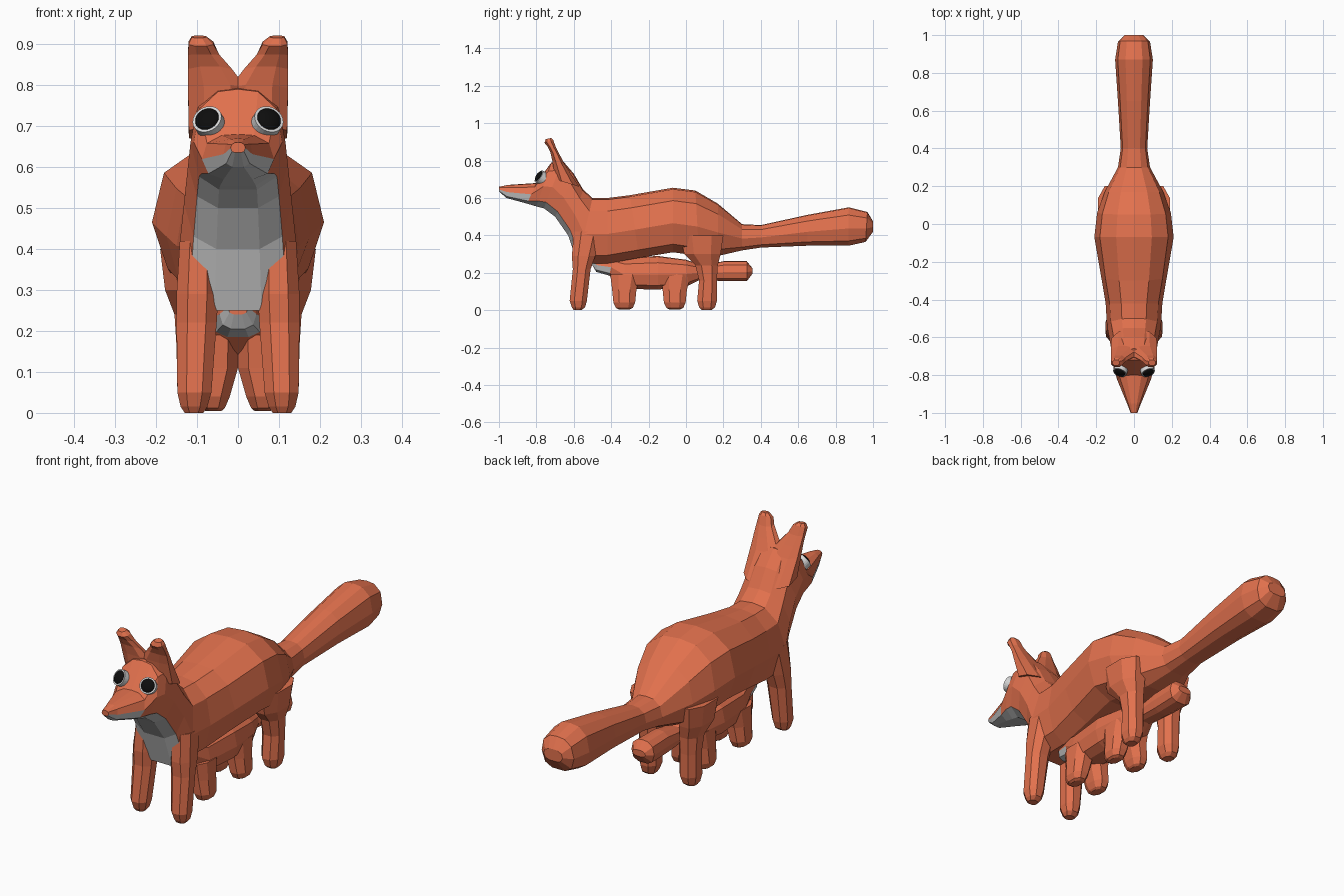
import bpy, bmesh, math
from mathutils import Vector

if "Cube" in bpy.data.objects:
    bpy.data.objects.remove(bpy.data.objects["Cube"])


def material(name, rgb):
    m = bpy.data.materials.new(name)
    m.diffuse_color = (*rgb, 1)
    m.use_nodes = True
    m.node_tree.nodes["Principled BSDF"].inputs["Base Color"].default_value = m.diffuse_color
    return m


ORANGE = material("orange_fur", (0.76, 0.165, 0.075))
GREY = material("pale_fur", (0.58, 0.58, 0.58))
WHITE = material("eye_white", (0.68, 0.68, 0.68))
BLACK = material("pupil_black", (0.004, 0.004, 0.004))


def loft(name, rings, is_grey=lambda span, side: False):
    """Skin a list of closed rings; is_grey picks the pale faces."""
    bm = bmesh.new()
    vs = [[bm.verts.new(p) for p in r] for r in rings]
    n = len(rings[0])
    for i in range(len(vs) - 1):
        for j in range(n):
            k = (j + 1) % n
            f = bm.faces.new((vs[i][j], vs[i][k], vs[i + 1][k], vs[i + 1][j]))
            f.material_index = int(is_grey(i, j))
    bm.faces.new(vs[0])
    bm.faces.new(vs[-1])
    bmesh.ops.recalc_face_normals(bm, faces=bm.faces)
    me = bpy.data.meshes.new(name)
    bm.to_mesh(me)
    bm.free()
    me.materials.append(ORANGE)
    me.materials.append(GREY)
    ob = bpy.data.objects.new(name, me)
    bpy.context.collection.objects.link(ob)
    return ob


HALF = [(0, 1), (0.45, 0.95), (0.86, 0.6), (1, -0.1), (0.82, -0.75), (0.4, -1)]
SECTION = HALF + [(-x, z) for x, z in HALF[:0:-1]]


def body_ring(ty, tz, by, bz, w):
    """Body section between a top point and a bottom point."""
    top, bot = Vector((0, ty, tz)), Vector((0, by, bz))
    mid, up = (top + bot) / 2, (top - bot) / 2
    return [mid + up * v + Vector((u * w, 0, 0)) for u, v in SECTION]


def limb_ring(yf, zf, yb, zb, x0, x1, s, c=0.27):
    """Chamfered box section for legs and ears, mirrored by s."""
    uv = [(c, 0), (1 - c, 0), (1, c), (1, 1 - c), (1 - c, 1), (c, 1), (0, 1 - c), (0, c)]
    return [(s * (x0 + (x1 - x0) * u), yf + (yb - yf) * v, zf + (zb - zf) * v)
            for u, v in uv]


def leg(name, rows, s):
    loft(name, [limb_ring(yf, z, yb, z, x0, x1, s) for z, yf, yb, x0, x1 in rows])


# Tail, torso, neck and snout in one skin
fox = [
    (1.00, .475, 1.00, .42, .05), (.97, .525, .96, .365, .085),
    (.87, .55, .87, .345, .10), (.65, .51, .65, .345, .085),
    (.40, .455, .40, .335, .07), (.30, .46, .30, .32, .085),
    (.17, .57, .17, .29, .155), (.05, .64, .07, .29, .195),
    (-.07, .655, -.07, .31, .21), (-.30, .615, -.25, .28, .175),
    (-.42, .60, -.42, .25, .15), (-.50, .60, -.58, .25, .143),
    (-.55, .645, -.63, .40, .132), (-.60, .73, -.70, .50, .122),
    (-.66, .80, -.76, .545, .116), (-.72, .79, -.80, .555, .108),
    (-.80, .68, -.85, .57, .088), (-.95, .67, -.96, .60, .035),
    (-1.0, .66, -1.0, .635, .018)]
loft("fox_body", [body_ring(*r) for r in fox],
     lambda i, j: i >= 11 and (4 <= j <= 6 or (i >= 16 and j in (3, 7))))

# Small fox tucked under the belly
cub = [
    (.355, .225, .355, .195, .035), (.325, .262, .325, .155, .06),
    (.20, .262, .20, .155, .055), (.09, .24, .08, .165, .05),
    (0, .27, .01, .13, .085), (-.15, .29, -.15, .11, .10),
    (-.33, .28, -.33, .115, .085), (-.39, .285, -.41, .185, .065),
    (-.47, .285, -.48, .205, .045), (-.50, .28, -.50, .24, .025)]
loft("cub_body", [body_ring(*r) for r in cub], lambda i, j: i >= 7 and 3 <= j <= 7)

for s, side in ((-1, "right"), (1, "left")):
    # Long legs of the fox: height, front y, back y, inner x, outer x
    leg("front_leg_" + side, [
        (.42, -.60, -.45, .05, .142), (.29, -.61, -.485, .048, .15),
        (.22, -.605, -.51, .052, .15), (.05, -.622, -.53, .065, .148),
        (.015, -.61, -.54, .075, .14), (0, -.60, -.56, .085, .13)], s)
    leg("hind_leg_" + side, [
        (.40, -.03, .20, .06, .19), (.30, -.01, .185, .06, .178),
        (.24, .05, .17, .06, .155), (.16, .07, .165, .06, .15),
        (.05, .06, .165, .062, .148), (.015, .07, .155, .075, .14),
        (0, .085, .135, .085, .13)], s)
    # Short legs of the cub
    for part, y in (("front", -.33), ("hind", -.06)):
        leg("cub_%s_leg_%s" % (part, side), [
            (.19, y - .075, y + .085, 0, .09), (.11, y - .065, y + .065, .0, .095),
            (.04, y - .058, y + .058, .02, .1), (.012, y - .045, y + .045, .032, .09),
            (.005, y - .03, y + .03, .04, .08)], s)

    # Ear growing out of the back of the neck
    ear = [(-.70, .70, -.57, .66, -.02, .12), (-.715, .80, -.645, .775, -.02, .122),
           (-.725, .845, -.672, .825, .015, .122), (-.74, .875, -.695, .87, .045, .122),
           (-.757, .895, -.71, .91, .06, .121), (-.75, .915, -.72, .921, .078, .113)]
    loft("ear_" + side, [limb_ring(*r, s) for r in ear])

    # Eye: white disc with a domed black pupil
    look = Vector((s * .3, -.75, .5)).normalized()
    rot = look.to_track_quat('Z', 'Y').to_euler()
    at = Vector((s * .071, -.775, .709))
    bpy.ops.mesh.primitive_cylinder_add(vertices=24, radius=.037, depth=.03,
                                        location=at, rotation=rot)
    ring = bpy.context.object
    ring.name = "eye_white_" + side
    ring.data.materials.append(WHITE)
    bpy.ops.mesh.primitive_uv_sphere_add(segments=20, ring_count=10, radius=1,
                                         location=at + look * .013, rotation=rot)
    pupil = bpy.context.object
    pupil.name = "pupil_" + side
    pupil.scale = (.031, .031, .014)
    pupil.data.materials.append(BLACK)
    bpy.ops.object.shade_smooth_by_angle()
